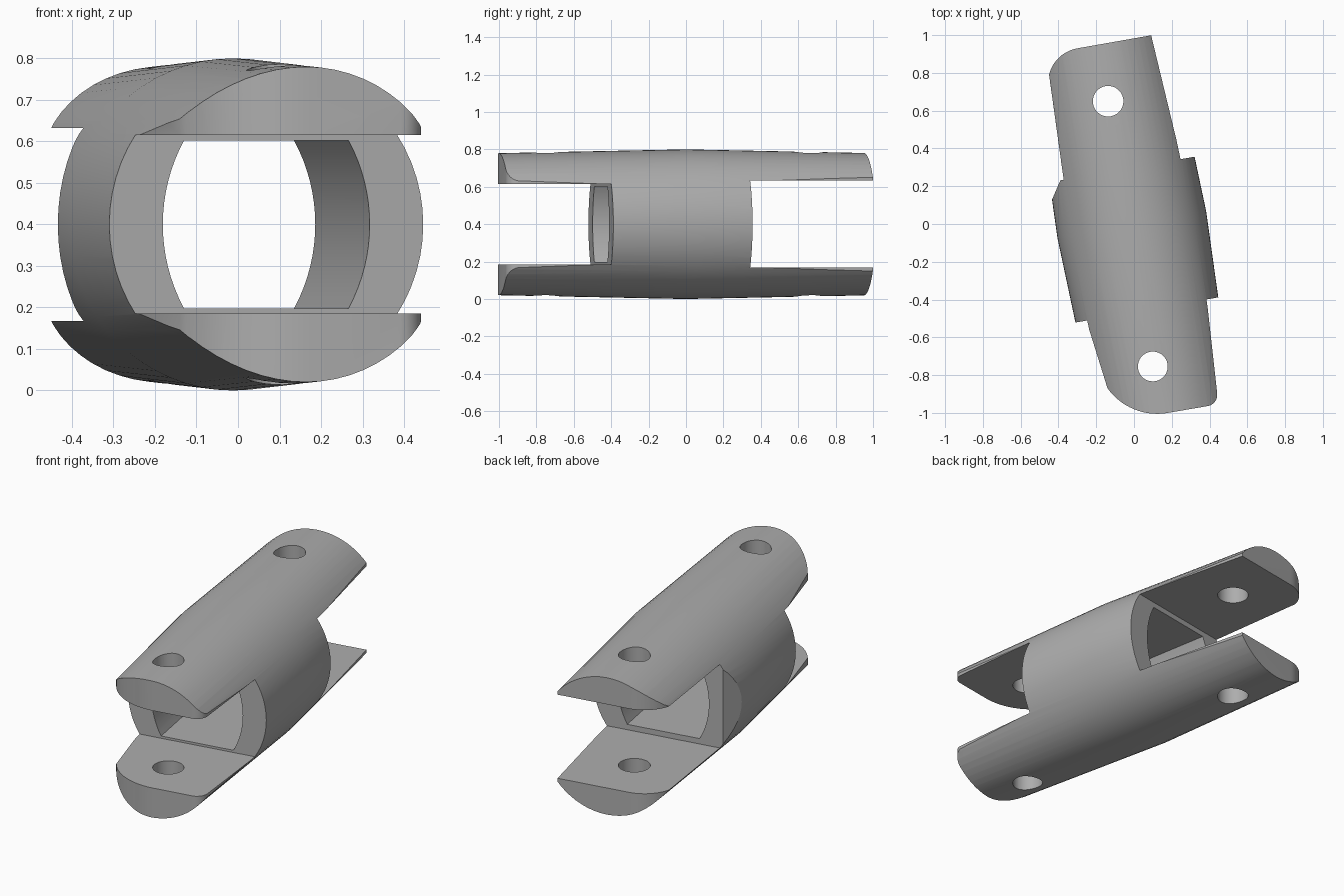
import bpy, bmesh, math
from mathutils import Matrix

if "Cube" in bpy.data.objects:
    bpy.data.objects.remove(bpy.data.objects["Cube"], do_unlink=True)

TILT = math.radians(10)   # the tube axis is turned in plan
MID = 0.4                 # height of the tube axis
OFF = -0.012              # sideways offset of the tube axis

grey = bpy.data.materials.new("plain_grey")
grey.use_nodes = True
grey.diffuse_color = (0.42, 0.42, 0.42, 1)
grey.node_tree.nodes["Principled BSDF"].inputs["Base Color"].default_value = (0.42, 0.42, 0.42, 1)


def loft(name, rings):
    """Closed solid through rings that have equal point counts."""
    bm = bmesh.new()
    loops = [[bm.verts.new(p) for p in ring] for ring in rings]
    n = len(loops[0])
    for a, b in zip(loops, loops[1:]):
        for i in range(n):
            j = (i + 1) % n
            bm.faces.new((a[i], a[j], b[j], b[i]))
    bm.faces.new(loops[0])
    bm.faces.new(loops[-1])
    bmesh.ops.recalc_face_normals(bm, faces=bm.faces)
    mesh = bpy.data.meshes.new(name)
    bm.to_mesh(mesh)
    bm.free()
    mesh.materials.append(grey)
    obj = bpy.data.objects.new(name, mesh)
    bpy.context.collection.objects.link(obj)
    return obj


def upright(name, outline):
    return loft(name, [[(x, y, z) for x, y in outline] for z in (-0.3, 1.1)])


def arc(cx, cy, r, start, end, steps=14):
    angles = [math.radians(start + (end - start) * i / steps) for i in range(steps + 1)]
    return [(cx + r * math.cos(a), cy + r * math.sin(a)) for a in angles]


def slot(name, y0, y1, half):
    corners = ((-1, -1), (1, -1), (1, 1), (-1, 1))
    return loft(name, [[(x, y, MID + half * s) for x, s in corners] for y in (y0, y1)])


# Tube body, widest at the middle and tapering gently to both ends
def body_ring(y, sides=64):
    rx, rz = 0.4 - 0.035 * abs(y), 0.4 - 0.02 * abs(y)
    angles = [math.tau * i / sides for i in range(sides)]
    return [(OFF + rx * math.cos(a), y, MID + rz * math.sin(a)) for a in angles]


coupling = loft("coupling_body", [body_ring(y) for y in (-1.1, 0, 1.1)])

# Plan outline: rounded front corners, one rounded back corner, bevelled side
outline = (
    arc(0.003, -0.692, 0.324, 205.6, 270)
    + arc(0.218, -0.957, 0.06, 270, 355, 6)
    + [(0.31, -0.46), (0.6, -0.46), (0.6, 0.295), (0.305, 0.295), (0.263, 0.968)]
    + arc(-0.134, 0.78, 0.188, 90, 156)
    + [(-0.344, 0.295), (-0.41, 0.195), (-0.6, 0.195), (-0.6, -0.46), (-0.337, -0.46)]
)
trim = upright("plan_trim", outline)

# Open slots that leave two tabs at each end
front_slot = slot("front_slot", -1.5, -0.46, 0.215)
back_slot = slot("back_slot", 0.295, 1.5, 0.2325)

# Through bore with bowed sides, flat above and below
BOW, HALF, FLAT = 0.42, 0.253, 0.2025
heights = [FLAT * (i / 8 - 1) for i in range(17)]
side = [(HALF - BOW + math.sqrt(BOW**2 - z * z), z) for z in heights]
section = side + [(-x, -z) for x, z in side]
bore = loft("bore", [[(OFF + x, y, MID + z) for x, z in section] for y in (-1.4, 1.4)])

# Pin holes through the tabs
front_hole = upright("front_pin_hole", arc(-0.033, -0.76, 0.079, 0, 350, 35))
back_hole = upright("back_pin_hole", arc(-0.022, 0.664, 0.081, 0, 350, 35))

cutters = [trim, front_slot, back_slot, bore, front_hole, back_hole]
for cutter in cutters:
    cutter.hide_render = True
    mod = coupling.modifiers.new(cutter.name, "BOOLEAN")
    mod.operation = "INTERSECT" if cutter is trim else "DIFFERENCE"
    mod.solver = "EXACT"
    mod.object = cutter

# Bake the cuts, drop the cutters and turn the part into place
bpy.context.view_layer.update()
graph = bpy.context.evaluated_depsgraph_get()
result = bpy.data.meshes.new_from_object(coupling.evaluated_get(graph))
coupling.modifiers.clear()
coupling.data = result
for cutter in cutters:
    bpy.data.objects.remove(cutter, do_unlink=True)
result.materials.clear()
result.materials.append(grey)
for face in result.polygons:
    face.material_index = 0
result.transform(Matrix.Rotation(TILT, 4, "Z"))

bpy.ops.object.select_all(action="DESELECT")
coupling.select_set(True)
bpy.context.view_layer.objects.active = coupling
bpy.ops.object.shade_smooth_by_angle(angle=math.radians(25))
